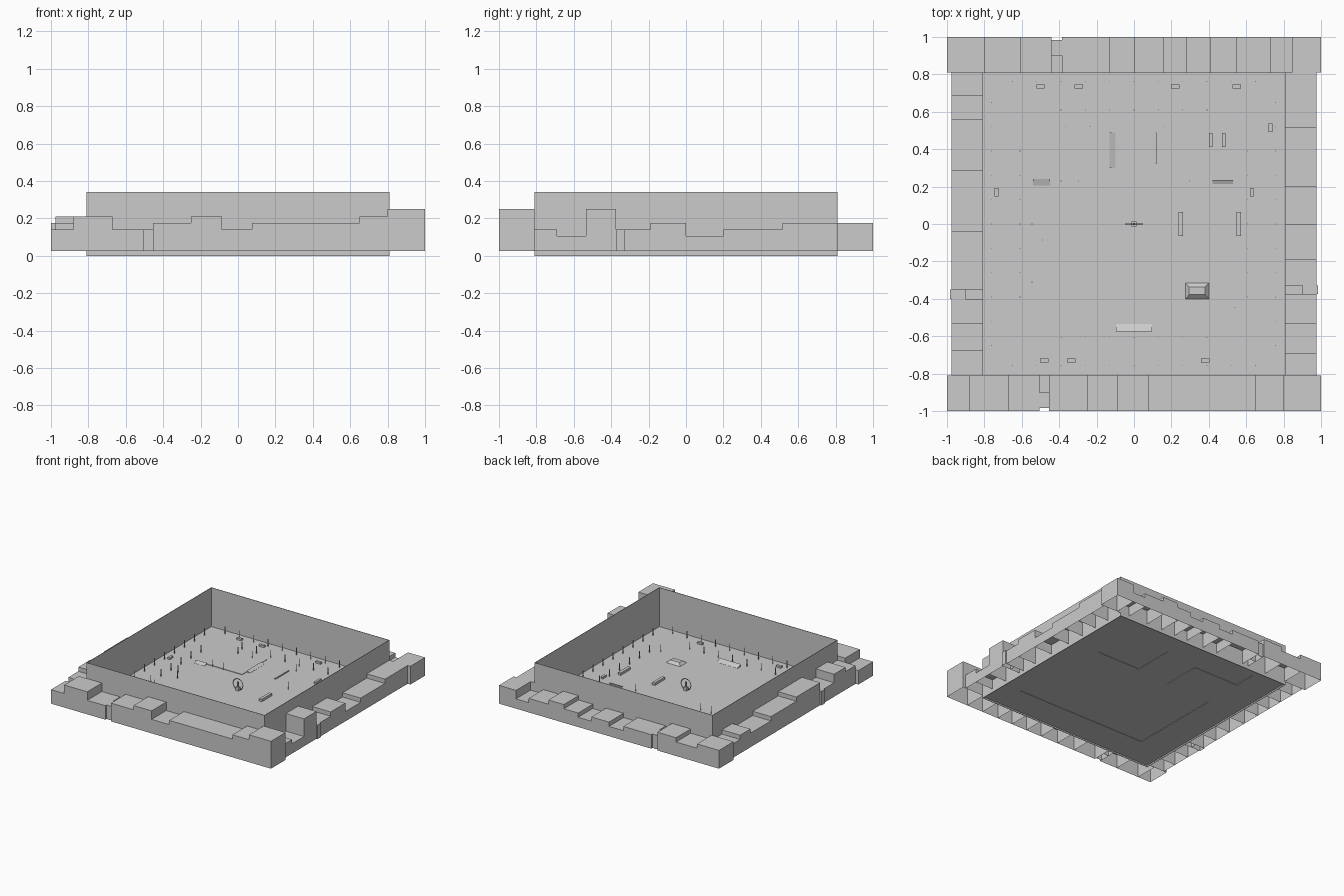
import bpy, bmesh, math

FLOOR = 0.02


def add_box(bm, x0, x1, y0, y1, z0, z1, open_bottom=False):
    v = [bm.verts.new((x, y, z)) for z in (z0, z1) for x, y in
         ((x0, y0), (x1, y0), (x1, y1), (x0, y1))]
    faces = [(4, 5, 6, 7), (0, 1, 5, 4), (1, 2, 6, 5), (2, 3, 7, 6), (3, 0, 4, 7)]
    if not open_bottom:
        faces.append((3, 2, 1, 0))
    for f in faces:
        bm.faces.new([v[i] for i in f])


def finish(name, bm):
    me = bpy.data.meshes.new(name)
    bm.to_mesh(me)
    bm.free()
    ob = bpy.data.objects.new(name, me)
    bpy.context.collection.objects.link(ob)
    return ob


def boxes(name, items):
    bm = bmesh.new()
    for it in items:
        add_box(bm, *it)
    return finish(name, bm)


def centred(cx, cy, w, d, h, z=FLOOR):
    return (cx - w / 2, cx + w / 2, cy - d / 2, cy + d / 2, z, z + h)


# Tall thin enclosure walls and floor plate
W, T = 0.81, 0.004
boxes("enclosure_walls", [
    (-W, W, -W, -W + T, 0, 0.34), (-W, W, W - T, W, 0, 0.34),
    (-W, -W + T, -W + T, W - T, 0, 0.34), (W - T, W, -W + T, W - T, 0, 0.34)])
boxes("floor", [(-W + T, W - T, -W + T, W - T, 0.012, FLOOR)])

# Floor plates and wall footings seen from above and below
boxes("room_floor", [(-0.555, -0.13, 0.24, 0.56, 0.008, FLOOR + 0.004)])
boxes("under_footings", [
    (-0.54, 0.65, -0.56, -0.555, 0.009, 0.013), (-0.545, -0.54, -0.56, 0.74, 0.009, 0.013),
    (0.18, 0.57, 0.265, 0.27, 0.009, 0.013), (0.175, 0.18, 0.265, 0.6, 0.009, 0.013)])


# Rows of bottomless stepped blocks: start, then (end, top height) for each block
def block_row(name, start, steps, place):
    bm = bmesh.new()
    a = start
    for b, h in steps:
        if b - a < 0.06:       # recessed seam pillar with a lower inner half
            add_box(bm, *place(a, b, 0.90, 0.985), 0.025, h, True)
            add_box(bm, *place(a, b, W, 0.90), 0.025, h - 0.035, True)
        else:
            add_box(bm, *place(a, b, W, None), 0.025, h, True)
        a = b
    return finish(name, bm)


SIDE = 0.975
block_row("front_blocks", -1, [
    (-0.88, 0.14), (-0.67, 0.21), (-0.505, 0.14), (-0.455, 0.14), (-0.25, 0.175),
    (-0.085, 0.21), (0.075, 0.14), (0.22, 0.175), (0.36, 0.175), (0.5, 0.175),
    (0.65, 0.175), (0.8, 0.21), (1, 0.25)],
    lambda a, b, i, o: (a, b, -(o or 1), -i))
block_row("back_blocks", -1, [
    (-0.8, 0.175), (-0.61, 0.14), (-0.44, 0.175), (-0.385, 0.14), (-0.13, 0.14),
    (0, 0.105), (0.16, 0.14), (0.28, 0.105), (0.41, 0.14), (0.55, 0.175),
    (0.73, 0.14), (0.845, 0.105), (1, 0.175)],
    lambda a, b, i, o: (a, b, i, o or 1))
block_row("right_blocks", -W, [
    (-0.69, 0.14), (-0.535, 0.105), (-0.375, 0.25), (-0.33, 0.14), (-0.19, 0.14),
    (0, 0.175), (0.2, 0.105), (0.36, 0.14), (0.515, 0.14), (0.66, 0.175), (W, 0.175)],
    lambda a, b, i, o: (i, o or SIDE, a, b))
block_row("left_blocks", -W, [
    (-0.68, 0.175), (-0.53, 0.21), (-0.4, 0.14), (-0.35, 0.14), (-0.2, 0.21),
    (-0.04, 0.21), (0.13, 0.175), (0.29, 0.175), (0.42, 0.14), (0.555, 0.14),
    (0.69, 0.175), (W, 0.14)],
    lambda a, b, i, o: (-(o or SIDE), -i, a, b))

# Small low benches around the edge
benches = [centred(x, 0.735, 0.045, 0.02, 0.015) for x in (-0.5, -0.295, 0.22, 0.55)]
benches += [centred(x, -0.73, 0.045, 0.02, 0.015) for x in (-0.48, -0.335, 0.38)]
benches += [centred(x, y, 0.02, 0.045, 0.015)
            for x, y in ((0.73, 0.515), (0.63, 0.17), (-0.735, 0.17))]
boxes("benches", benches)

# Long planters
boxes("planters", [centred(x, 0.45, 0.018, 0.075, 0.02) for x in (0.41, 0.48)]
      + [centred(x, 0.0, 0.024, 0.13, 0.02) for x in (0.25, 0.56)])


# Ramps: wedges falling towards one side
def ramp(name, x0, x1, y0, y1, h, high):
    bm = bmesh.new()
    add_box(bm, x0, x1, y0, y1, FLOOR, FLOOR + h)
    axis, sign = high
    mid = ((x0 + x1) / 2, (y0 + y1) / 2)[axis]
    for v in bm.verts:
        if v.co.z > FLOOR + h / 2 and (v.co[axis] - mid) * sign < 0:
            v.co.z = FLOOR + 0.001
    finish(name, bm)


ramp("room_ramp_side", -0.13, -0.1, 0.3, 0.49, 0.012, (0, -1))
ramp("room_ramp_front", -0.54, -0.45, 0.205, 0.24, 0.012, (1, 1))
ramp("east_ramp_side", 0.1, 0.12, 0.32, 0.49, 0.01, (0, 1))
ramp("east_ramp_front", 0.42, 0.53, 0.215, 0.235, 0.01, (1, 1))
ramp("south_ramp", -0.095, 0.095, -0.575, -0.535, 0.02, (1, -1))

# Sloped mound
bm = bmesh.new()
add_box(bm, 0.275, 0.4, -0.4, -0.315, FLOOR, FLOOR + 0.02)
for v in bm.verts:
    if v.co.z > FLOOR + 0.01:
        v.co.x += 0.02 if v.co.x < 0.33 else -0.02
        v.co.y += 0.022 if v.co.y < -0.35 else -0.022
finish("mound", bm)

# Central monument: thin upright hoop on a post
boxes("monument_base", [centred(0, 0, 0.025, 0.025, 0.03), centred(0, 0, 0.01, 0.01, 0.07)])
bpy.ops.mesh.primitive_torus_add(major_segments=16, minor_segments=4, major_radius=0.045,
                                 minor_radius=0.004, location=(0, 0, FLOOR + 0.05),
                                 rotation=(math.pi / 2, 0, 0))
bpy.context.object.name = "monument_hoop"

# Slim lamp posts on an outer and an inner ring, plus a few loose ones
spots = []
for i in range(11):
    t = -0.65 + i * 0.13
    spots += [(t, 0.76), (t, -0.755), (-0.76, t), (0.755, t)]
for i in range(7):
    t = -0.39 + i * 0.13
    spots += [(t, 0.61), (t, -0.605), (-0.61, t), (0.605, t)]
spots += [(-0.365, 0.52), (-0.235, 0.52), (0.165, 0.52), (-0.39, 0.23), (-0.295, 0.23),
          (0.295, 0.23), (-0.545, 0), (-0.49, -0.085), (-0.545, -0.31), (0.54, -0.445)]
boxes("lamp_posts", [centred(x, y, 0.004, 0.004, 0.06) for x, y in spots])
